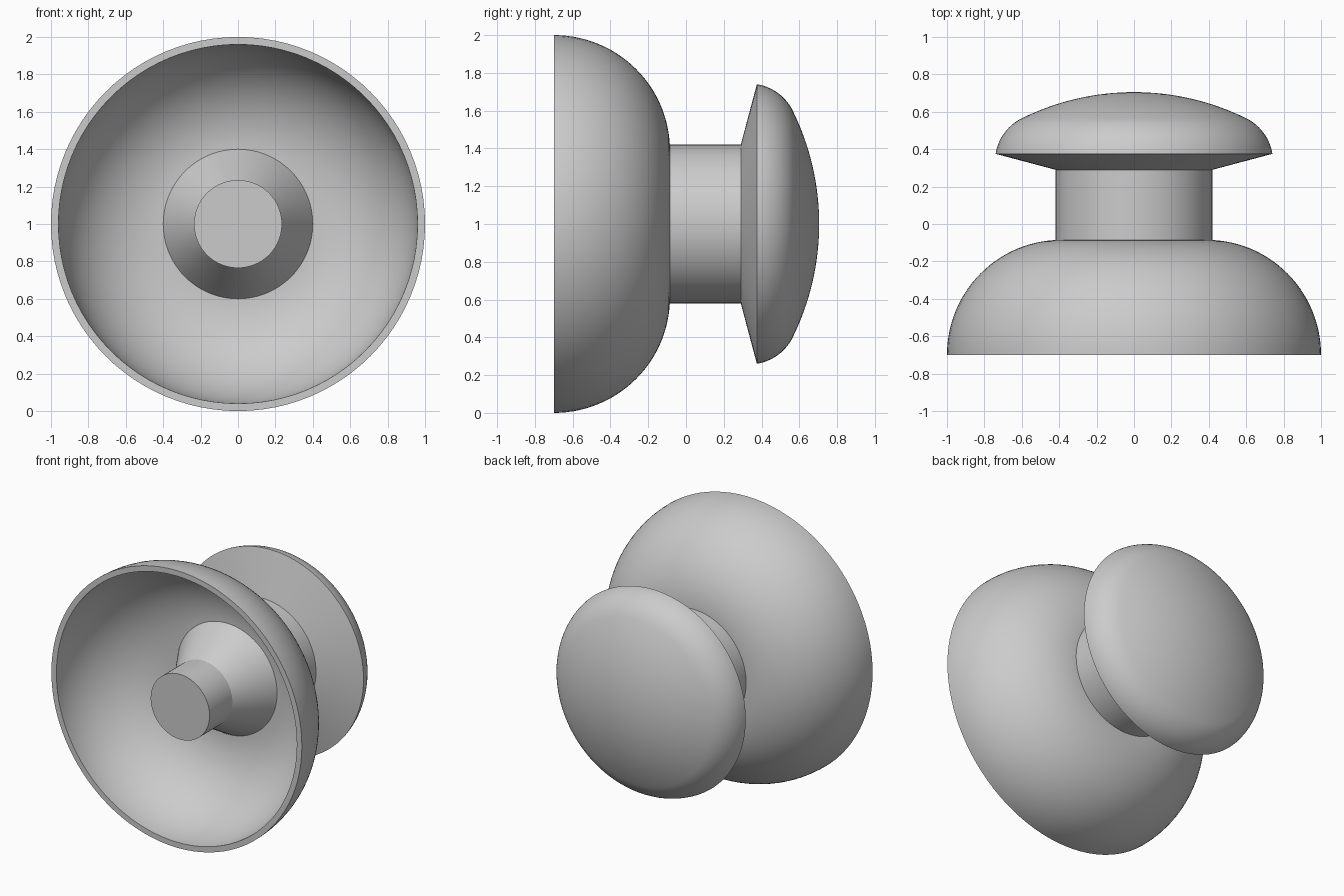
import bpy
import bmesh
from math import cos, sin, pi, radians

if "Cube" in bpy.data.objects:
    bpy.data.objects.remove(bpy.data.objects["Cube"], do_unlink=True)

SEGMENTS = 96
AXIS_HEIGHT = 1.0

grey = bpy.data.materials.new("plain grey")
grey.use_nodes = True
grey.diffuse_color = (0.6, 0.6, 0.6, 1)
grey.node_tree.nodes["Principled BSDF"].inputs["Base Color"].default_value = grey.diffuse_color


def arc(center, size, start, end, steps=20):
    """Elliptical arc of (radius, y) points, angles in degrees."""
    angles = [radians(start + (end - start) * i / steps) for i in range(steps + 1)]
    return [(center[0] + size[0] * cos(a), center[1] + size[1] * sin(a)) for a in angles]


def lathe(name, profile):
    """Spin (radius, y) points around the front-to-back axis."""
    bm = bmesh.new()
    rings = []
    for r, y in profile:
        turns = [2 * pi * j / SEGMENTS for j in range(SEGMENTS)]
        rings.append([bm.verts.new((r * cos(t), y, AXIS_HEIGHT + r * sin(t))) for t in turns])
    for a, b in zip(rings, rings[1:]):
        for j in range(SEGMENTS):
            k = (j + 1) % SEGMENTS
            bm.faces.new((a[j], b[j], b[k], a[k]))
    bmesh.ops.remove_doubles(bm, verts=bm.verts, dist=0.00001)
    mesh = bpy.data.meshes.new(name)
    bm.to_mesh(mesh)
    bm.free()
    mesh.materials.append(grey)
    obj = bpy.data.objects.new(name, mesh)
    bpy.context.collection.objects.link(obj)
    bpy.ops.object.select_all(action='DESELECT')
    obj.select_set(True)
    bpy.context.view_layer.objects.active = obj
    bpy.ops.object.shade_smooth_by_angle(angle=radians(25))
    return obj


# Hollow cup with a thin flat rim, open to the front
cup_center = (0.39, -0.70)
inside = arc(cup_center, (0.57, 0.575), 90, 0, 28)
outside = arc(cup_center, (0.61, 0.615), 0, 90, 28)
lathe("cup", inside + outside + [(0.39, -0.085)])

# Stepped peg inside the cup: round pin on a conical base
lathe("inner_peg", [(0, -0.66), (0.235, -0.66), (0.235, -0.40), (0.40, -0.125)])

# Straight neck between cup and knob
lathe("neck", [(0.42, -0.086), (0.42, 0.29)])

# Knob: conical underside, rounded shoulder, shallow domed back
shoulder = arc((0.486, 0.335), (0.257, 0.257), 9, 63.7, 14)
dome = arc((0, -0.651), (1.356, 1.356), 63.7, 90, 16)
lathe("knob", [(0.42, 0.29)] + shoulder + dome[1:])
